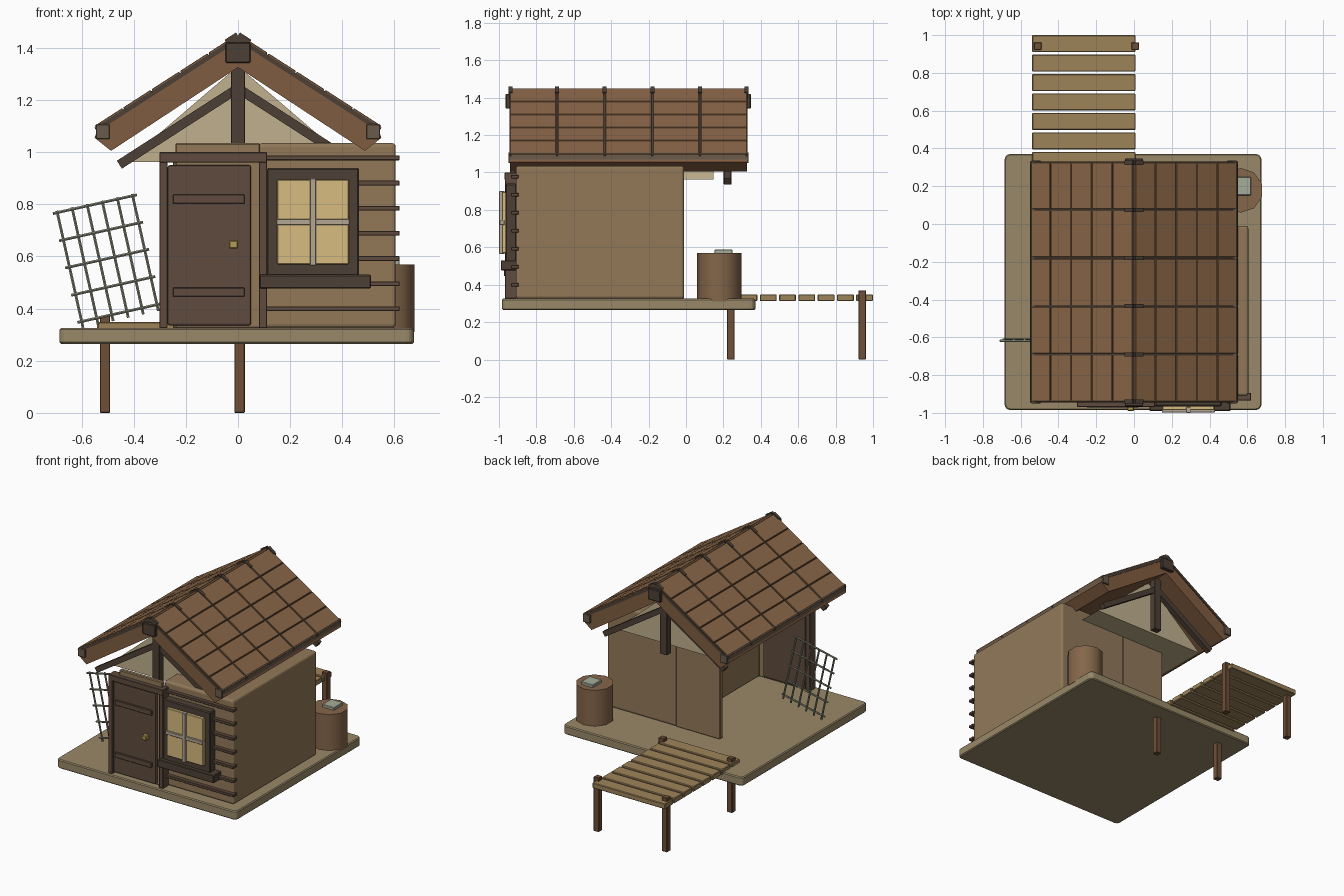
import bpy, bmesh, math
from mathutils import Matrix, Vector

if "Cube" in bpy.data.objects:
    bpy.data.objects.remove(bpy.data.objects["Cube"])


def mat(name, hexcol):
    m = bpy.data.materials.new(name)
    c = [int(hexcol[i:i + 2], 16) / 255 for i in (0, 2, 4)]
    m.diffuse_color = [((v + 0.055) / 1.055) ** 2.4 if v > 0.04 else v / 12.92 for v in c] + [1]
    m.use_nodes = True
    m.node_tree.nodes["Principled BSDF"].inputs["Base Color"].default_value = m.diffuse_color
    return m


WALL, BASE = mat("wall_wood", "927959"), mat("base_stone", "998968")
ROOF, BARGE = mat("shingle", "8A6748"), mat("barge_wood", "805C40")
DARK, DOOR = mat("dark_timber", "4D4035"), mat("door_wood", "5E4B3D")
DECK, POST = mat("deck_wood", "9E845A"), mat("post_wood", "6E5038")
PLASTER, GLASS = mat("plaster", "C0B08E"), mat("window_glow", "D8BC80")
TRIM, EAVE = mat("window_bars", "B5A792"), mat("eave_timber", "695B4B")
METAL, BRASS, PALE = mat("lattice_wood", "8B8D7A"), mat("brass", "B79B55"), mat("pale_cloth", "A6AD98")


def finish(name, bm, material, bevel=0.0, segs=1):
    bmesh.ops.recalc_face_normals(bm, faces=bm.faces)
    me = bpy.data.meshes.new(name)
    bm.to_mesh(me)
    bm.free()
    ob = bpy.data.objects.new(name, me)
    bpy.context.collection.objects.link(ob)
    me.materials.append(material)
    if bevel:
        b = ob.modifiers.new("bevel", 'BEVEL')
        b.width, b.segments = bevel, segs
    return ob


def add_box(bm, c, s, ry=0.0):
    m = Matrix.Translation(c) @ Matrix.Rotation(ry, 4, 'Y') @ Matrix.Diagonal((*s, 1))
    bmesh.ops.create_cube(bm, size=1, matrix=m)


def box(name, x, y, z, material, bevel=0.0, segs=1):
    """Box from (min, max) ranges."""
    bm = bmesh.new()
    r = (x, y, z)
    add_box(bm, [(a + b) / 2 for a, b in r], [b - a for a, b in r])
    return finish(name, bm, material, bevel, segs)


def prism(name, pts, y0, y1, material):
    """Front-view (x, z) outline extruded along y."""
    bm = bmesh.new()
    f = bm.faces.new([bm.verts.new((x, y0, z)) for x, z in pts])
    ext = bmesh.ops.extrude_face_region(bm, geom=[f])
    bmesh.ops.translate(bm, vec=(0, y1 - y0, 0),
                        verts=[v for v in ext["geom"] if isinstance(v, bmesh.types.BMVert)])
    return finish(name, bm, material)


# Base slab with rounded plan corners
bm = bmesh.new()
add_box(bm, (-0.005, -0.307, 0.295), (1.36, 1.355, 0.06))
up = [e for e in bm.edges if abs(e.verts[0].co.z - e.verts[1].co.z) > 0.01]
bmesh.ops.bevel(bm, geom=up, offset=0.03, segments=4, affect='EDGES', profile=0.5)
finish("base_slab", bm, BASE, 0.006)

# Deck planks and posts
for i in range(8):
    y = 0.955 - i * 0.103
    box("deck_plank", (-0.54, 0.008), (y - 0.045, y + 0.045), (0.312, 0.348), DECK, 0.004)
for x in (-0.51, 0.006):
    for y in (0.24, 0.942):
        box("deck_post", (x - 0.02, x + 0.02), (y - 0.02, y + 0.02), (0, 0.37), POST, 0.003)

# Main room and the thin porch walls beside it
box("main_room", (0.08, 0.605), (-0.91, -0.01), (0.325, 1.035), WALL, 0.015, 3)
box("porch_back_wall", (-0.25, 0.085), (-0.04, -0.01), (0.325, 1.03), WALL, 0.005)
box("porch_front_wall", (-0.24, 0.085), (-0.94, -0.91), (0.325, 1.035), WALL, 0.005)

# Wall battens on the front right corner
for i in range(7):
    z = 0.978 - i * 0.0965
    box("wall_batten", (0.1, 0.62), (-0.935, -0.895), (z - 0.009, z + 0.009), DOOR, 0.002)

# Door, frame, straps and handle
box("door", (-0.27, 0.05), (-0.96, -0.9), (0.335, 0.95), DOOR, 0.008, 2)
for x in (-0.302, 0.08):
    box("door_jamb", (x, x + 0.032), (-0.968, -0.905), (0.325, 0.97), DOOR, 0.003)
box("door_header", (-0.302, 0.112), (-0.97, -0.905), (0.96, 1.0), DOOR, 0.003)
for z in (0.82, 0.463):
    box("door_strap", (-0.25, 0.025), (-0.972, -0.955), (z - 0.017, z + 0.017), DOOR, 0.002)
box("door_handle", (-0.035, 0.0), (-0.99, -0.955), (0.63, 0.662), BRASS, 0.004)

# Window frame, pane, bars and sill
box("window_frame", (0.11, 0.465), (-0.965, -0.905), (0.51, 0.94), DARK, 0.006)
box("window_pane", (0.15, 0.425), (-0.985, -0.95), (0.57, 0.895), GLASS, 0.003)
box("window_bar_upright", (0.276, 0.3), (-1.0, -0.97), (0.565, 0.9), TRIM, 0.002)
box("window_bar_cross", (0.147, 0.428), (-0.997, -0.97), (0.72, 0.744), TRIM, 0.002)
box("window_sill", (0.083, 0.51), (-0.99, -0.905), (0.477, 0.53), DARK, 0.004)

# Plaster gable block under the roof
prism("gable", [(-0.43, 0.962), (0.43, 0.962), (0, 1.33)], -0.78, 0.148, PLASTER)

# King posts and sloping braces
for y in (-0.865, 0.222):
    box("king_post", (-0.027, 0.027), (y - 0.022, y + 0.022), (0.937, 1.36), DARK, 0.002)
    bm = bmesh.new()
    for s in (-1, 1):
        a, b = Vector((0, y, 1.245)), Vector((s * 0.455, y, 0.952))
        d = b - a
        add_box(bm, (a + b) / 2, (d.length, 0.036, 0.036), math.atan2(-d.z, d.x))
    finish("gable_brace", bm, DARK)

# Roof: underlying slabs, shingles, eave beams
ANG, LEN = math.atan2(0.35, 0.545), 0.648
Y0, Y1, N = -0.945, 0.33, 5
STEP = (Y1 - Y0) / N
for s, side in ((-1, "left"), (1, "right")):
    prism("roof_slab_" + side,
          [(0, 1.43), (s * 0.54, 1.083), (s * 0.55, 1.055), (s * 0.487, 1.005), (0, 1.325)],
          Y0 + 0.005, Y1 - 0.005, BARGE)
    bm = bmesh.new()
    row = LEN / 5
    for r in range(5):
        t = (r + 0.5) * row
        x, z = s * (t * math.cos(ANG)), 1.44 - t * math.sin(ANG)
        for c in range(N):
            add_box(bm, (x, Y0 + (c + 0.5) * STEP, z), (row - 0.005, STEP - 0.01, 0.024), s * ANG)
    finish("roof_shingles_" + side, bm, ROOF, 0.002)
    xs = sorted((s * 0.492, s * 0.545))
    box("eave_beam_" + side, xs, (Y0 - 0.005, Y1 + 0.005), (1.05, 1.108), EAVE, 0.003)
    # Seam ribs between shingle columns
    bm = bmesh.new()
    for c in range(N + 1):
        yc = min(max(Y0 + c * STEP, Y0 + 0.006), Y1 - 0.006)
        t = LEN / 2
        add_box(bm, (s * t * math.cos(ANG), yc, 1.436 - t * math.sin(ANG)), (LEN, 0.012, 0.018), s * ANG)
        add_box(bm, (s * 0.022, yc, 1.433), (0.052, 0.022, 0.028), s * ANG)
    finish("roof_ribs_" + side, bm, DARK)

# Ridge beam showing at both gable ends
box("ridge_beam", (-0.048, 0.048), (-0.965, 0.347), (1.342, 1.42), DARK, 0.004)

# Leaning lattice
tilt = Matrix.Translation((-0.5, -0.615, 0.583)) @ Matrix.Rotation(math.radians(-12.6), 4, 'Y')
bm = bmesh.new()


def rod(length, offset, axis):
    rot = Matrix.Rotation(math.pi / 2, 4, 'Y') if axis == 'X' else Matrix.Identity(4)
    bmesh.ops.create_cone(bm, cap_ends=True, segments=6, radius1=0.006, radius2=0.006, depth=length,
                          matrix=tilt @ Matrix.Translation(offset) @ rot)


for i in range(6):
    rod(0.46, (-0.148 + i * 0.0592, 0.003, 0), 'Z')
for i in range(5):
    rod(0.33, (0, -0.003, -0.205 + i * 0.107), 'X')
finish("lattice", bm, METAL)

# Barrel with a folded cloth on top
bm = bmesh.new()
bmesh.ops.create_cone(bm, cap_ends=True, segments=10, radius1=0.118, radius2=0.118, depth=0.26,
                      matrix=Matrix.Translation((0.565, 0.178, 0.44)))
barrel = finish("barrel", bm, POST)
barrel.data.materials[0] = mat("barrel_wood", "84664A")
bpy.context.view_layer.objects.active = barrel
barrel.select_set(True)
bpy.ops.object.shade_smooth_by_angle(angle=math.radians(40))
box("folded_cloth", (0.53, 0.62), (0.152, 0.248), (0.565, 0.588), PALE, 0.003)
